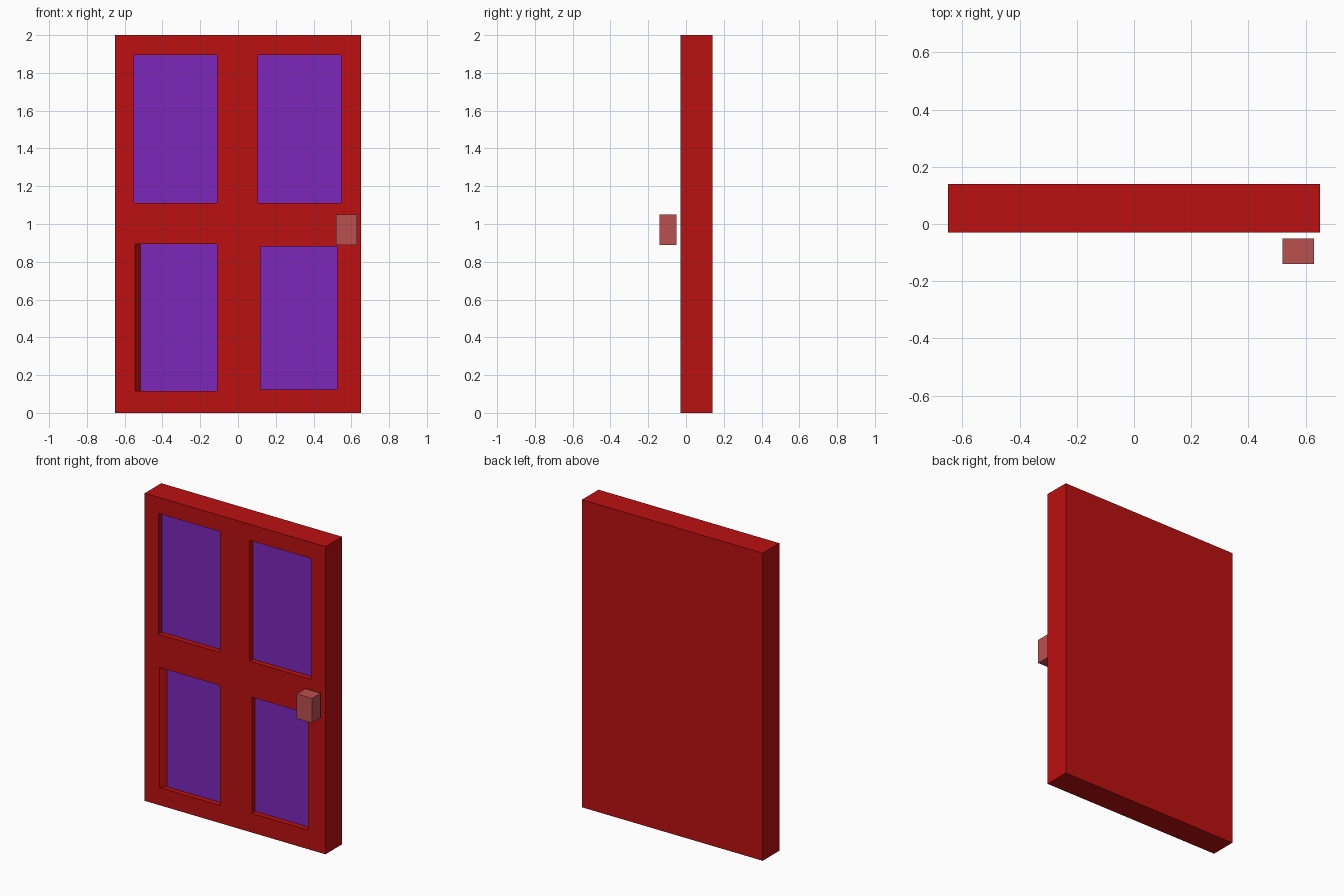
import bpy, bmesh

if "Cube" in bpy.data.objects:
    bpy.data.objects.remove(bpy.data.objects["Cube"])

FRONT, BACK, FLOOR = -0.03, 0.14, 0.005


def material(name, rgb):
    m = bpy.data.materials.new(name)
    m.diffuse_color = (*rgb, 1)
    m.use_nodes = True
    m.node_tree.nodes["Principled BSDF"].inputs["Base Color"].default_value = m.diffuse_color
    return m


def box(name, lo, hi):
    bm = bmesh.new()
    bmesh.ops.create_cube(bm, size=1)
    for v in bm.verts:
        for i in range(3):
            v.co[i] = lo[i] if v.co[i] < 0 else hi[i]
    me = bpy.data.meshes.new(name)
    bm.to_mesh(me)
    bm.free()
    ob = bpy.data.objects.new(name, me)
    bpy.context.collection.objects.link(ob)
    return ob


red = material("red_paint", (0.5, 0.005, 0.005))
purple = material("purple_panel", (0.2, 0.02, 0.5))
pale_red = material("pale_red", (0.5, 0.08, 0.08))

# Door slab
door = box("door", (-0.65, FRONT, 0), (0.65, BACK, 2))
door.data.materials.append(red)
door.data.materials.append(purple)
bpy.context.view_layer.objects.active = door

# Recessed panels: x range, z range, inward slant of the left wall
recesses = [
    (-0.55, -0.11, 1.11, 1.895, 0),
    (0.105, 0.545, 1.11, 1.895, 0),
    (-0.545, -0.11, 0.115, 0.895, 0.03),
    (0.12, 0.525, 0.125, 0.88, 0),
]
for x0, x1, z0, z1, slant in recesses:
    depth = FLOOR - FRONT
    cutter = box("recess_cutter", (x0, FRONT - depth, z0), (x1, FLOOR, z1))
    for v in cutter.data.vertices:
        if v.co.x < (x0 + x1) / 2:
            v.co.x += slant if v.co.y > FRONT else -slant
    cutter.hide_render = True
    mod = door.modifiers.new("recess", 'BOOLEAN')
    mod.operation = 'DIFFERENCE'
    mod.solver = 'EXACT'
    mod.object = cutter
    bpy.ops.object.modifier_apply(modifier=mod.name)
    bpy.data.objects.remove(cutter)

# Purple recess floors
for p in door.data.polygons:
    on_floor = p.normal.y < -0.9 and abs(p.center.y - FLOOR) < 0.001
    p.material_index = 1 if on_floor else 0

# Handle block in front of the door
handle = box("handle", (0.52, -0.14, 0.89), (0.63, -0.05, 1.05))
handle.data.materials.append(pale_red)
